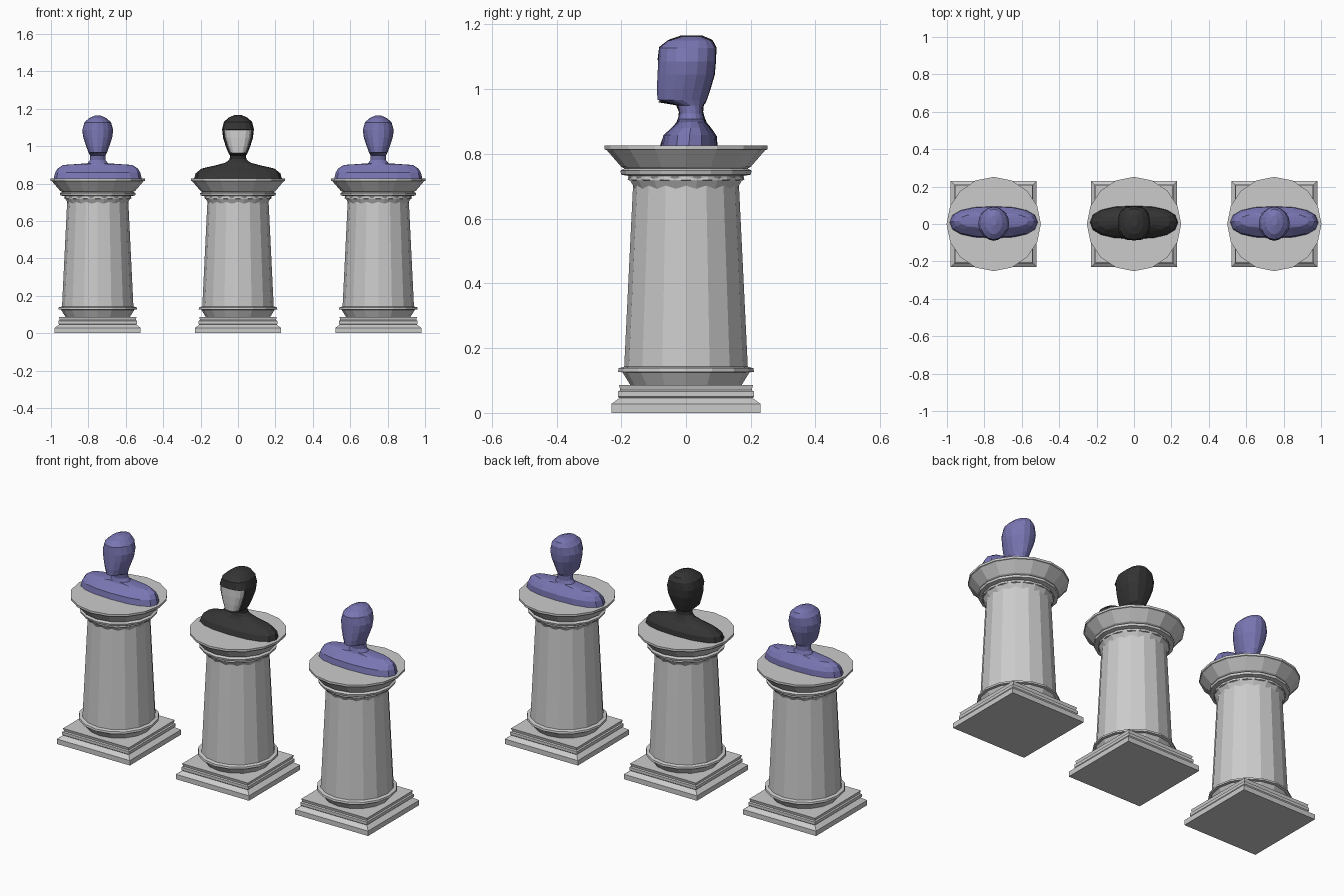
import bpy, bmesh
from math import pi, cos, sin, sqrt, copysign

if "Cube" in bpy.data.objects:
    bpy.data.objects.remove(bpy.data.objects["Cube"])


def material(name, rgb):
    m = bpy.data.materials.new(name)
    m.diffuse_color = (*rgb, 1)
    m.use_nodes = True
    m.node_tree.nodes["Principled BSDF"].inputs["Base Color"].default_value = m.diffuse_color
    return m


purple = material("purple", (0.19, 0.18, 0.45))
black = material("black", (0.035, 0.035, 0.035))
pale = material("pale_grey", (0.8, 0.8, 0.8))


def loft(rings):
    """Closed bmesh skin through a stack of equal-length point rings."""
    bm = bmesh.new()
    rows = [[bm.verts.new(p) for p in r] for r in rings]
    n = len(rows[0])
    for a, b in zip(rows, rows[1:]):
        for i in range(n):
            j = (i + 1) % n
            bm.faces.new((a[i], a[j], b[j], b[i]))
    bm.faces.new(rows[0][::-1])
    bm.faces.new(rows[-1])
    bm.normal_update()
    return bm


def add_object(name, bm, x, mats=()):
    me = bpy.data.meshes.new(name)
    bm.to_mesh(me)
    bm.free()
    for m in mats:
        me.materials.append(m)
    ob = bpy.data.objects.new(name, me)
    ob.location.x = x
    bpy.context.collection.objects.link(ob)


def turned(profile, sides, turn=0.0, scale=1.0):
    """Lathe a (radius, z) profile with few sides."""
    return loft([[(r * scale * cos(turn + 2 * pi * i / sides),
                   r * scale * sin(turn + 2 * pi * i / sides), z)
                  for i in range(sides)] for r, z in profile])


def body(sections, n=16):
    """Loft of (z, half width, front y, back y, squareness) sections."""
    def ring(z, rx, yf, yb, e):
        pts = []
        for i in range(n):
            c, s = cos(2 * pi * i / n), sin(2 * pi * i / n)
            pts.append((rx * copysign(abs(c) ** (2 / e), c),
                        (yf + yb) / 2 + (yb - yf) / 2 * copysign(abs(s) ** (2 / e), s), z))
        return pts
    return loft([ring(*s) for s in sections])


# pedestal profiles
plinth = [(.23, 0), (.23, .028), (.206, .046), (.21, .05), (.21, .066),
          (.203, .07), (.207, .086)]
foot = [(.172, .086), (.196, .125), (.21, .127), (.208, .138), (.19, .143)]
shaft = [(.191, .14), (.163, .715)]
flare = [(.154, .68), (.176, .718), (.179, .728), (.17, .735)]
capital = [(.165, .715), (.18, .72), (.178, .732), (.2, .736), (.203, .748),
           (.19, .755), (.2, .76), (.245, .812), (.252, .814), (.252, .826)]

# bust sections: shoulders, neck, head
shoulders = [(.82, .237, -.077, .095, 2.4), (.858, .228, -.07, .092, 2.4),
             (.88, .215, -.045, .075, 2.4), (.899, .185, -.025, .06, 2.3),
             (.908, .055, -.024, .056, 2), (.925, .042, -.02, .051, 2),
             (.95, .041, -.025, .052, 2)]
head = [(.967, .05, -.088, .064, 2), (1.0, .062, -.09, .074, 2),
        (1.045, .077, -.088, .087, 2), (1.085, .083, -.086, .091, 2),
        (1.127, .071, -.083, .092, 2), (1.15, .046, -.055, .08, 2),
        (1.163, .016, -.01, .045, 2)]
dark_shoulders = [(.82, .237, -.082, .098, 2.4), (.855, .226, -.07, .095, 2.4),
                  (.88, .195, -.045, .078, 2.3), (.897, .12, -.03, .064, 2.2),
                  (.912, .065, -.024, .058, 2), (.93, .045, -.022, .053, 2),
                  (.95, .042, -.03, .055, 2)]
hood = [(.96, .05, -.088, .062, 3), (1.0, .066, -.09, .076, 3),
        (1.045, .08, -.09, .089, 3), (1.09, .085, -.088, .093, 3),
        (1.13, .075, -.083, .094, 2.6), (1.152, .05, -.055, .082, 2.3),
        (1.166, .02, -.015, .05, 2)]

for side, x in (("left", -.75), ("middle", 0), ("right", .75)):
    # pedestal
    add_object(side + "_plinth", turned(plinth, 4, pi / 4, sqrt(2)), x)
    add_object(side + "_column_foot", turned(foot, 16), x)
    add_object(side + "_column_shaft", turned(shaft, 16), x)
    add_object(side + "_column_flare", turned(flare, 16, pi / 16), x)
    add_object(side + "_capital", turned(capital, 16), x)
    # bust
    if x:
        add_object(side + "_bust", body(shoulders + head), x, [purple])
    else:
        bm = body(dark_shoulders + hood)
        # recessed pale face panel
        face = [f for f in bm.faces
                if f.normal.y < -.3 and .96 < f.calc_center_median().z < 1.09]
        bmesh.ops.inset_region(bm, faces=face, thickness=.003, depth=-.007)
        for f in face:
            f.material_index = 1
        add_object("middle_bust", bm, x, [black, pale])
